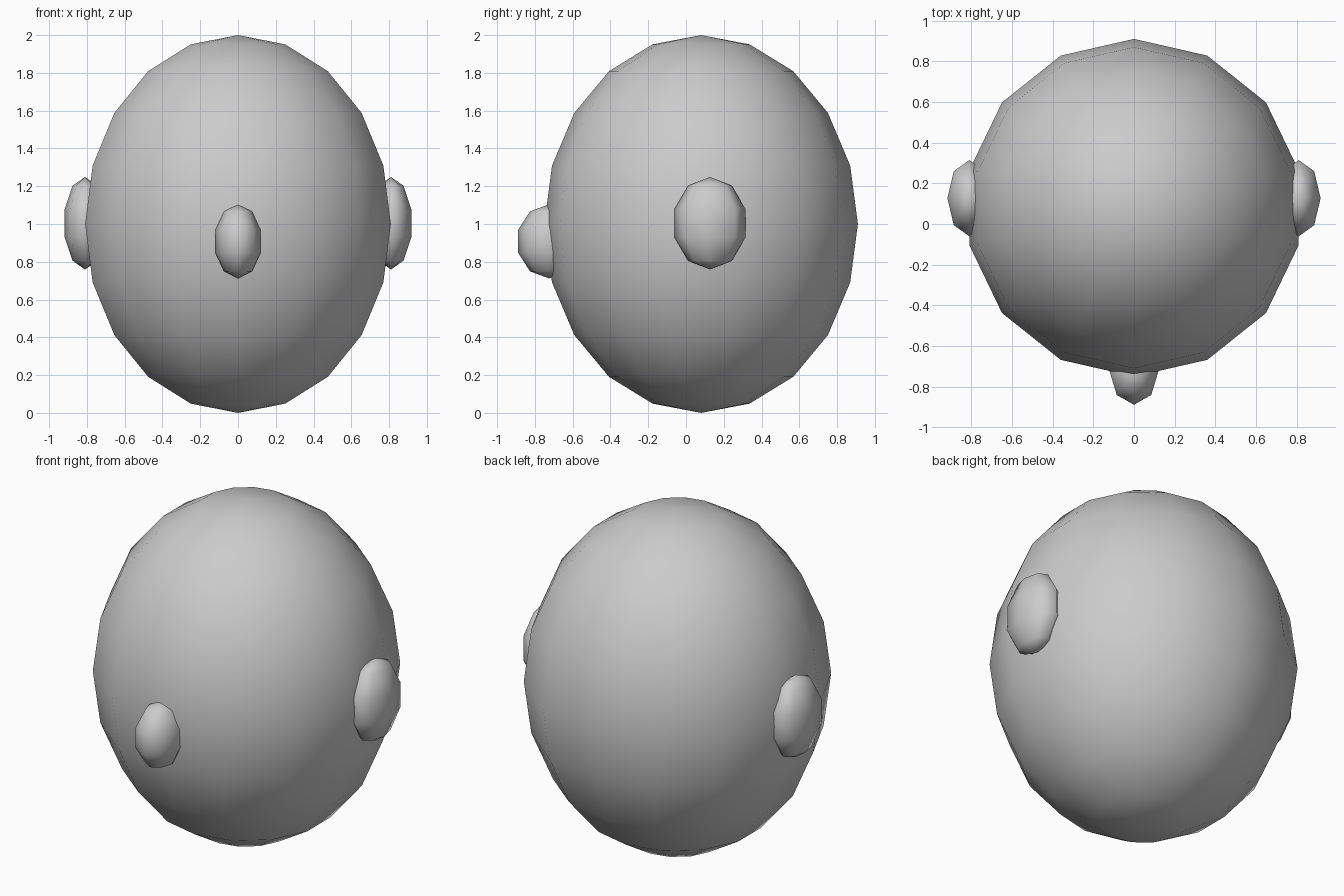
import bpy

if "Cube" in bpy.data.objects:
    bpy.data.objects.remove(bpy.data.objects["Cube"])


def ellipsoid(name, centre, radii, segments, rings):
    """Smooth-shaded, low-poly stretched sphere."""
    bpy.ops.mesh.primitive_uv_sphere_add(
        segments=segments, ring_count=rings, radius=1, location=centre)
    ob = bpy.context.object
    ob.name = name
    ob.scale = radii
    bpy.ops.object.transform_apply(location=False, rotation=False, scale=True)
    bpy.ops.object.shade_smooth()
    return ob


# Head
ellipsoid("head", (0, 0.08, 1.0), (0.83, 0.83, 1.0), 14, 10)

# Nose
ellipsoid("nose", (0, -0.725, 0.908), (0.126, 0.172, 0.196), 8, 5)

# Ears
for side, label in ((1, "right"), (-1, "left")):
    ellipsoid("ear_" + label, (side * 0.81, 0.127, 1.004),
              (0.113, 0.197, 0.245), 8, 5)
